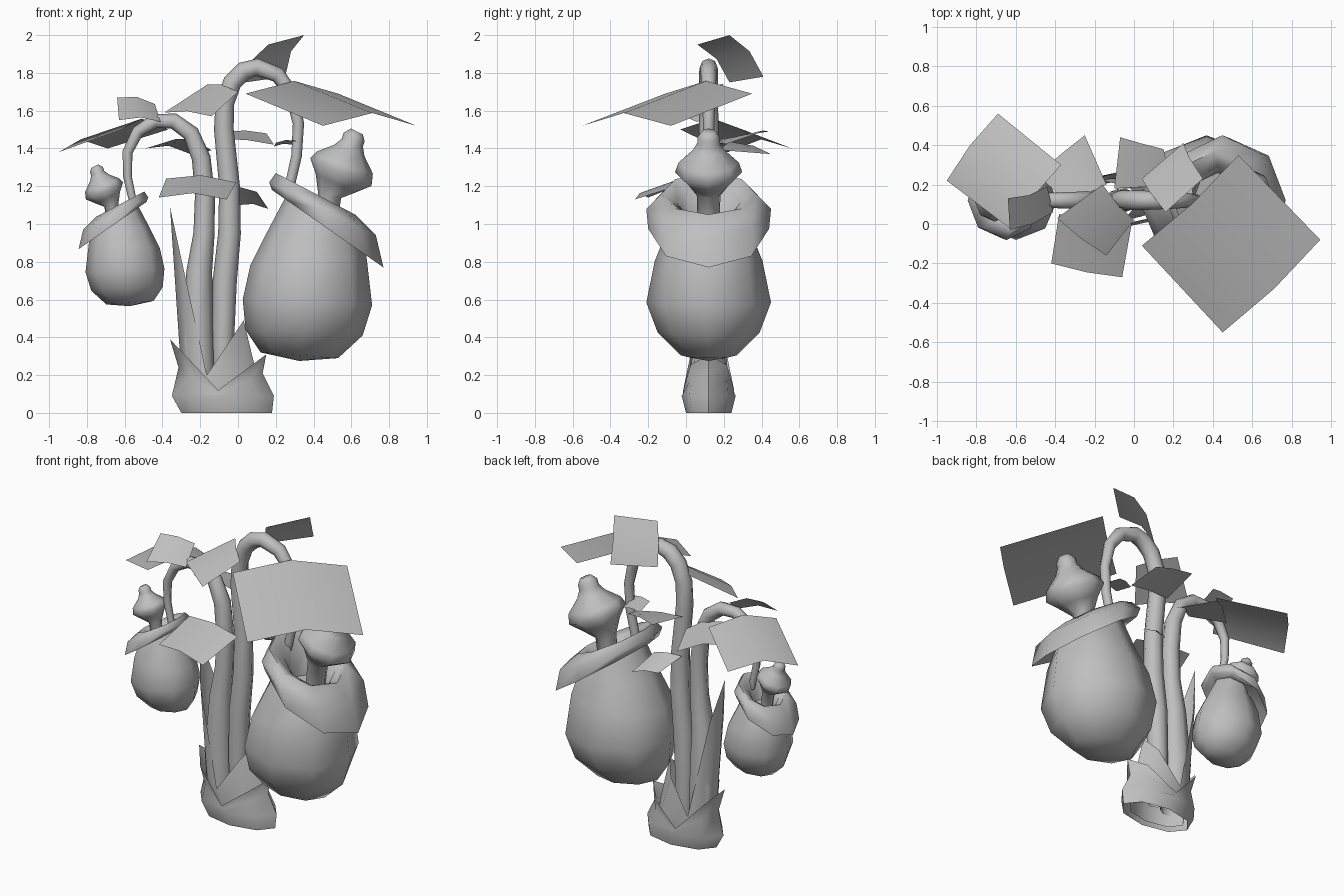
import bpy
import bmesh
import math
from mathutils import Matrix, Vector

default_cube = bpy.data.objects.get("Cube")
if default_cube:
    bpy.data.objects.remove(default_cube, do_unlink=True)

SIDES = 8
PLANT_Y = 0.12

# One plain grey for the whole plant
grey = bpy.data.materials.new("plain_grey")
grey.use_nodes = True
grey_value = (0.52, 0.52, 0.52, 1)
grey.diffuse_color = grey_value
grey.node_tree.nodes["Principled BSDF"].inputs["Base Color"].default_value = grey_value


def finish(bm, name, transform=None, recalc=True):
    """Turn a bmesh into a named, smooth-shaded object."""
    if transform:
        bm.transform(transform)
    if recalc:
        bmesh.ops.recalc_face_normals(bm, faces=bm.faces)
    mesh = bpy.data.meshes.new(name)
    bm.to_mesh(mesh)
    bm.free()
    mesh.materials.append(grey)
    obj = bpy.data.objects.new(name, mesh)
    bpy.context.collection.objects.link(obj)
    bpy.ops.object.select_all(action="DESELECT")
    obj.select_set(True)
    bpy.context.view_layer.objects.active = obj
    bpy.ops.object.shade_smooth_by_angle(angle=math.radians(65))


def loft(rings, cap_start=True, cap_end=True):
    """Skin a list of point rings."""
    bm = bmesh.new()
    loops = [[bm.verts.new(p) for p in ring] for ring in rings]
    for low, high in zip(loops, loops[1:]):
        for i in range(SIDES):
            j = (i + 1) % SIDES
            bm.faces.new((low[i], low[j], high[j], high[i]))
    if cap_start:
        bm.faces.new(loops[0][::-1])
    if cap_end:
        bm.faces.new(loops[-1])
    return bm


def tilted_ring(left_x, left_z, right_x, right_z, depth, mid_z=None):
    """Oval ring through a left and a right point; mid_z makes front and back dip."""
    points = []
    for i in range(SIDES):
        t = math.tau * i / SIDES
        c, s = math.cos(t), math.sin(t)
        x = (left_x + right_x) / 2 + c * (right_x - left_x) / 2
        if mid_z is None:
            z = (left_z + right_z) / 2 + c * (right_z - left_z) / 2
        else:
            z = mid_z + abs(c) * ((right_z if c > 0 else left_z) - mid_z)
        points.append((x, PLANT_Y + s * depth, z))
    return points


def tube(path, cap_start=True):
    """Round tube along (x, z, radius) points in the plant's plane."""
    rings = []
    for k, (x, z, radius) in enumerate(path):
        before, after = path[max(k - 1, 0)], path[min(k + 1, len(path) - 1)]
        tangent = Vector((after[0] - before[0], 0, after[1] - before[1])).normalized()
        across = Vector((tangent.z, 0, -tangent.x))
        side = Vector((0, 1, 0))
        turns = [math.tau * i / SIDES for i in range(SIDES)]
        rings.append([Vector((x, PLANT_Y, z)) + radius * (across * math.cos(t) + side * math.sin(t))
                      for t in turns])
    return loft(rings, cap_start)


def leaf(name, a, b, c, d, bulge):
    """Arched four-cornered leaf; the arch runs midway between edges ad and bc."""
    a, b, c, d = map(Vector, (a, b, c, d))
    normal = (c - a).cross(d - b).normalized()
    if normal.z < 0:
        normal.negate()
    bm = bmesh.new()
    steps = (0, 0.5, 1)
    grid = [[bm.verts.new(a.lerp(b, u).lerp(d.lerp(c, u), v) + normal * bulge * 4 * u * (1 - u))
             for u in steps] for v in steps]
    for r in range(2):
        for q in range(2):
            bm.faces.new((grid[r][q], grid[r][q + 1], grid[r + 1][q + 1], grid[r + 1][q]))
    bm.normal_update()
    if sum(f.normal.z for f in bm.faces) < 0:
        bmesh.ops.reverse_faces(bm, faces=bm.faces)
    finish(bm, name, recalc=False)


def pitcher(prefix, transform=None):
    """Hanging pitcher: belly, folded lip with a drooping flap, and a stalked cap."""
    belly = [
        tilted_ring(0.12, 0.32, 0.53, 0.29, 0.15),
        tilted_ring(0.04, 0.44, 0.66, 0.41, 0.27),
        tilted_ring(0.025, 0.6, 0.71, 0.57, 0.33),
        tilted_ring(0.065, 0.78, 0.68, 0.83, 0.285),
        tilted_ring(0.15, 0.95, 0.63, 0.98, 0.22),
        tilted_ring(0.25, 1.14, 0.58, 1.0, 0.19),
    ]
    bm = loft(belly, cap_end=False)
    # Pull the underside down to a blunt point
    bottom = min(bm.faces, key=lambda f: f.calc_center_median().z)
    tip = bmesh.ops.poke(bm, faces=[bottom])["verts"][0]
    tip.co.z -= 0.03
    finish(bm, prefix + "_belly", transform)

    # Lip: under the fold, drooping edge, bulge, crest, then down the inside
    lip = [
        belly[-1],
        tilted_ring(0.18, 1.18, 0.77, 0.77, 0.32),
        tilted_ring(0.165, 1.22, 0.73, 0.94, 0.33),
        tilted_ring(0.2, 1.27, 0.62, 1.05, 0.25),
        tilted_ring(0.29, 1.2, 0.56, 1.03, 0.17),
        tilted_ring(0.3, 1.0, 0.55, 0.92, 0.14),
    ]
    finish(loft(lip, cap_start=False), prefix + "_lip", transform)

    cap = [(0.46, 0.95, 0.058), (0.485, 1.15, 0.062), (0.515, 1.215, 0.115), (0.545, 1.275, 0.178),
           (0.565, 1.325, 0.16), (0.59, 1.39, 0.085), (0.605, 1.43, 0.06), (0.615, 1.46, 0.06),
           (0.63, 1.49, 0.035)]
    finish(tube(cap), prefix + "_cap", transform)


# Root sheaths with pointed sides and notched front and back
outer_sheath = [
    tilted_ring(-0.3, 0, 0.18, 0, 0.12),
    tilted_ring(-0.35, 0.09, 0.19, 0.09, 0.143),
    tilted_ring(-0.315, 0.24, 0.13, 0.21, 0.135, mid_z=0.1),
    tilted_ring(-0.36, 0.39, 0.15, 0.31, 0.135, mid_z=0.12),
]
finish(loft(outer_sheath, False, False), "outer_sheath")
inner_sheath = [
    tilted_ring(-0.27, 0.02, 0.13, 0.02, 0.1),
    tilted_ring(-0.31, 0.35, 0.1, 0.2, 0.115, mid_z=0.11),
    tilted_ring(-0.36, 1.09, 0.03, 0.49, 0.1, mid_z=0.2),
]
finish(loft(inner_sheath, False, False), "inner_sheath")

# Two arching stems
tall_stem = [(-0.07, 0.1, 0.055), (-0.08, 0.4, 0.06), (-0.07, 0.7, 0.064), (-0.045, 0.95, 0.06),
             (-0.045, 1.2, 0.055), (-0.075, 1.5, 0.052), (-0.07, 1.64, 0.05), (-0.03, 1.75, 0.05),
             (0.03, 1.81, 0.05), (0.1, 1.83, 0.047), (0.21, 1.79, 0.042), (0.285, 1.69, 0.036),
             (0.32, 1.53, 0.03), (0.31, 1.36, 0.028), (0.26, 1.14, 0.026)]
finish(tube(tall_stem, False), "tall_stem")
short_stem = [(-0.2, 0.1, 0.08), (-0.215, 0.4, 0.088), (-0.205, 0.75, 0.068), (-0.18, 0.95, 0.056),
              (-0.175, 1.15, 0.053), (-0.195, 1.35, 0.05), (-0.25, 1.48, 0.045),
              (-0.34, 1.545, 0.042), (-0.44, 1.545, 0.038), (-0.53, 1.49, 0.032),
              (-0.585, 1.38, 0.027), (-0.585, 1.25, 0.023), (-0.55, 1.09, 0.02)]
finish(tube(short_stem, False), "short_stem")

# Large pitcher, and the same shape turned round and shrunk
pitcher("large_pitcher")
SHRINK = 0.61
turned = (Matrix.Translation((-0.6, PLANT_Y, 0.565))
          @ Matrix.Rotation(math.pi, 4, "Z")
          @ Matrix.Scale(SHRINK, 4)
          @ Matrix.Translation((-0.37, -PLANT_Y, -0.275)))
pitcher("small_pitcher", turned)

# Leaves along the tall stem
leaf("large_front_leaf", (0.04, -0.11, 1.69), (0.53, 0.35, 1.69),
     (0.945, -0.08, 1.52), (0.45, -0.55, 1.52), 0.07)
leaf("top_leaf", (0.16, 0.06, 1.95), (0.04, 0.23, 1.75),
     (0.25, 0.41, 1.78), (0.35, 0.23, 2.0), 0.035)
leaf("upper_side_leaf", (-0.16, 0.2, 1.74), (0, 0.02, 1.7),
     (-0.14, -0.16, 1.57), (-0.39, 0.03, 1.59), 0.02)
leaf("middle_back_leaf", (-0.1, 0.18, 1.45), (0.19, 0.2, 1.42),
     (0.15, 0.38, 1.48), (-0.07, 0.44, 1.49), 0.01)
leaf("small_side_leaf", (0.19, 0.2, 1.41), (0.29, 0.22, 1.42),
     (0.31, 0.08, 1.44), (0.2, 0.08, 1.43), 0.01)
leaf("lower_back_leaf", (-0.09, 0.17, 1.19), (0.1, 0.18, 1.17),
     (0.16, 0.32, 1.08), (0, 0.28, 1.1), 0.02)

# Leaves along the short stem
leaf("short_stem_top_leaf", (-0.64, 0.13, 1.67), (-0.44, 0.19, 1.635),
     (-0.41, 0.06, 1.54), (-0.63, -0.03, 1.55), 0.025)
leaf("large_back_leaf", (-0.62, -0.03, 1.5), (-0.37, 0.3, 1.5),
     (-0.69, 0.56, 1.4), (-0.95, 0.22, 1.38), 0.06)
leaf("short_stem_back_leaf", (-0.33, 0.1, 1.45), (-0.14, 0.2, 1.39),
     (-0.25, 0.45, 1.37), (-0.49, 0.25, 1.4), 0.03)
leaf("short_stem_front_leaf", (-0.38, 0.05, 1.24), (-0.01, 0.01, 1.22),
     (-0.06, -0.27, 1.13), (-0.42, -0.2, 1.14), 0.03)
